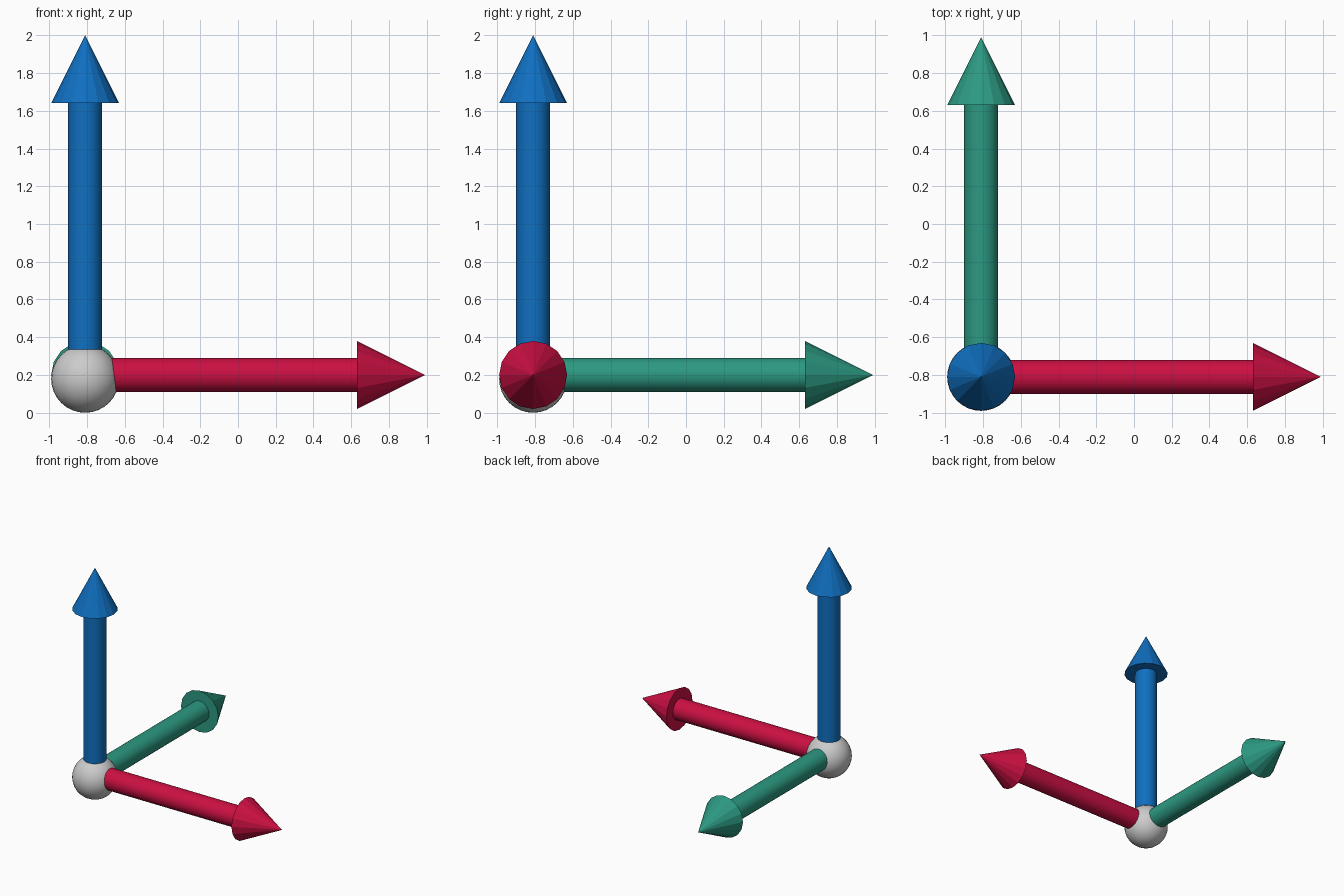
import bpy
from math import pi, radians
from mathutils import Vector

if "Cube" in bpy.data.objects:
    bpy.data.objects.remove(bpy.data.objects["Cube"])

CORNER = Vector((-0.81, -0.81, 0.20))   # where the three arrows meet
SHAFT_R, HEAD_R = 0.09, 0.18
LENGTH, HEAD_LEN = 1.80, 0.36


def paint(obj, color):
    mat = bpy.data.materials.new(obj.name + "_paint")
    mat.diffuse_color = (*color, 1.0)
    mat.use_nodes = True
    mat.node_tree.nodes["Principled BSDF"].inputs["Base Color"].default_value = mat.diffuse_color
    obj.data.materials.append(mat)


def arrow(name, direction, rotation, color):
    # round smooth shaft, starting inside the ball
    shaft_len = LENGTH - HEAD_LEN
    bpy.ops.mesh.primitive_cylinder_add(
        vertices=32, radius=SHAFT_R, depth=shaft_len,
        location=CORNER + direction * shaft_len / 2, rotation=rotation)
    shaft = bpy.context.object
    shaft.name = name + "_shaft"
    bpy.ops.object.shade_smooth_by_angle(angle=radians(30))
    paint(shaft, color)

    # faceted pointed head
    bpy.ops.mesh.primitive_cone_add(
        vertices=16, radius1=HEAD_R, radius2=0, depth=HEAD_LEN,
        location=CORNER + direction * (LENGTH - HEAD_LEN / 2), rotation=rotation)
    head = bpy.context.object
    head.name = name + "_head"
    paint(head, color)


# ball at the corner, resting on the ground
bpy.ops.mesh.primitive_uv_sphere_add(
    segments=32, ring_count=16, radius=0.18, location=(CORNER.x, CORNER.y, 0.18))
bpy.context.object.name = "origin_ball"
bpy.ops.object.shade_smooth()

# one arrow per axis
arrow("x_arrow", Vector((1, 0, 0)), (0, pi / 2, 0), (0.60, 0.005, 0.055))
arrow("y_arrow", Vector((0, 1, 0)), (-pi / 2, 0, 0), (0.025, 0.32, 0.22))
arrow("z_arrow", Vector((0, 0, 1)), (0, 0, 0), (0.005, 0.16, 0.53))
